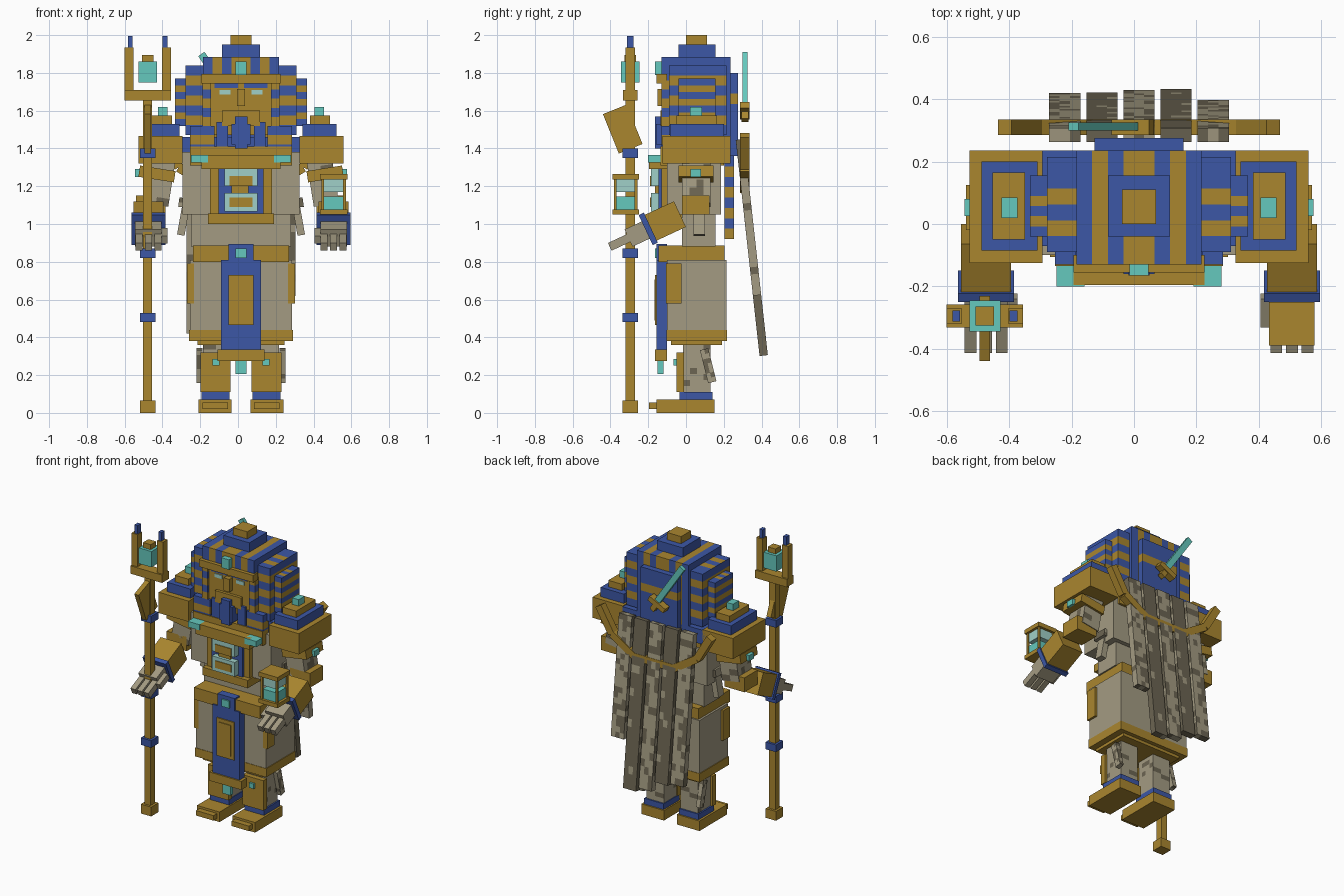
import bpy, bmesh, math, random
from mathutils import Vector

if "Cube" in bpy.data.objects:
    bpy.data.objects.remove(bpy.data.objects["Cube"])
rng = random.Random(5)
CENTRE = .016          # the body stands slightly off the middle because of the staff
COLOURS = {
    "gold": (.40, .24, .028), "blue": (.045, .095, .38), "teal": (.13, .58, .51),
    "pale teal": (.35, .63, .58), "linen": (.37, .33, .225), "dark linen": (.15, .13, .085),
}
MATS = {}
for label, rgb in COLOURS.items():
    m = bpy.data.materials.new(label)
    m.use_nodes = True
    m.diffuse_color = (*rgb, 1)
    m.node_tree.nodes["Principled BSDF"].inputs["Base Color"].default_value = (*rgb, 1)
    MATS[label] = m


def block(name, xs, ys, zs, mat, rot=(0, 0, 0), cuts="", counts=(), rule=None):
    """Box between limits, turned about its centre (degrees), cut and painted by a rule."""
    lo, hi = (Vector(v) for v in zip(xs, ys, zs))
    bm = bmesh.new()
    bmesh.ops.create_cube(bm, size=1)
    for axis, n in zip(cuts, counts):
        normal = Vector([float(axis == a) for a in "xyz"])
        for i in range(1, n):
            geom = bm.verts[:] + bm.edges[:] + bm.faces[:]
            bmesh.ops.bisect_plane(bm, geom=geom, plane_co=normal * (i / n - .5), plane_no=normal)
    mesh = bpy.data.meshes.new(name)
    used = []
    for face in bm.faces:
        label = rule(face.calc_center_median(), face.normal) if rule else mat
        if label not in used:
            used.append(label)
        face.material_index = used.index(label)
    for v in bm.verts:
        v.co = Vector(a * b for a, b in zip(v.co, hi - lo))
    bm.to_mesh(mesh)
    bm.free()
    for label in used:
        mesh.materials.append(MATS[label])
    ob = bpy.data.objects.new(name, mesh)
    ob.location = (lo + hi) / 2 + Vector((CENTRE, 0, 0))
    ob.rotation_euler = [math.radians(a) for a in rot]
    bpy.context.collection.objects.link(ob)


def pair(name, xs, ys, zs, mat, rot=(0, 0, 0), **extra):
    block("left_" + name, xs, ys, zs, mat, rot, **extra)
    block("right_" + name, (-xs[1], -xs[0]), ys, zs, mat, (rot[0], -rot[1], -rot[2]), **extra)


def bar(name, p, q, ys, width, mat):
    """Straight bar between two (x, z) points."""
    dx, dz = q[0] - p[0], q[1] - p[1]
    half, x, z = math.hypot(dx, dz) / 2, (p[0] + q[0]) / 2, (p[1] + q[1]) / 2
    block(name, (x - half, x + half), ys, (z - width / 2, z + width / 2), mat,
          (0, -math.degrees(math.atan2(dz, dx)), 0))


def bands(axis, n, gold):
    return lambda c, normal: "gold" if int((c["xyz".index(axis)] + .5) * n) in gold else "blue"


def wrap_bands(c, normal):
    return bands("y", 6, (1, 3))(c, normal) if normal.z > .5 else bands("z", 7, (1, 3, 5))(c, normal)


def worn(base, other, chance):
    return lambda c, normal: other if rng.random() < chance else base


# Feet and legs
pair("foot", (.05, .225), (-.155, .15), (0, .07), "gold")
pair("toe_cap", (.07, .205), (-.195, -.155), (.02, .055), "gold")
pair("ankle_ring", (.06, .21), (-.035, .14), (.07, .11), "blue")
pair("leg", (.065, .2), (-.015, .13), (.11, .4), "linen", cuts="xyz", counts=(2, 4, 9),
     rule=worn("linen", "dark linen", .12))
pair("shin_guard", (.055, .215), (-.05, -.01), (.11, .32), "gold")
pair("shin_gem", (.115, .15), (-.065, -.05), (.25, .285), "teal")
pair("leg_wrap", (.205, .235), (.095, .14), (.16, .34), "linen", (14, 0, 0), cuts="yz",
     counts=(2, 7), rule=worn("linen", "dark linen", .35))

# Skirt, belt and hanging front panel
block("skirt", (-.27, .27), (-.1, .215), (.44, .81), "linen")
block("skirt_hem", (-.275, .275), (-.103, .218), (.38, .44), "gold")
block("skirt_underside", (-.23, .23), (-.08, .19), (.36, .38), "gold")
block("belt", (-.255, .255), (-.145, .205), (.8, .885), "gold")
pair("hip_plate", (.25, .285), (-.105, -.025), (.58, .79), "gold")
block("front_panel", (-.105, .105), (-.155, -.1), (.33, .81), "blue")
block("panel_plate", (-.067, .067), (-.163, -.155), (.465, .73), "gold")
block("panel_inlay", (-.045, .045), (-.168, -.163), (.49, .705), "gold")
block("panel_end", (-.125, .125), (-.165, -.1), (.275, .335), "gold")
block("panel_pendant", (-.03, .03), (-.15, -.12), (.205, .275), "teal")
block("buckle", (-.067, .067), (-.155, -.1), (.805, .895), "blue")
block("buckle_gem", (-.03, .03), (-.165, -.155), (.82, .87), "teal")

# Torso and chest plate
block("waist", (-.265, .265), (-.02, .155), (.88, 1.06), "linen")
block("chest", (-.31, .31), (-.1, .185), (1.05, 1.38), "linen")
block("chest_plate", (-.165, .165), (-.13, -.1), (1.05, 1.3), "gold")
block("chest_panel", (-.12, .12), (-.145, -.13), (1.055, 1.29), "blue")
block("chest_lower_bar", (-.175, .175), (-.165, -.02), (1., 1.055), "gold")
block("upper_glass", (-.088, .088), (-.185, -.14), (1.2, 1.3), "pale teal")
block("lower_glass", (-.088, .088), (-.185, -.14), (1.065, 1.165), "pale teal")
block("upper_glass_inlay", (-.062, .062), (-.19, -.185), (1.2, 1.255), "gold")
block("lower_glass_inlay", (-.062, .062), (-.19, -.185), (1.09, 1.14), "gold")
block("glass_link", (-.05, .04), (-.165, -.14), (1.16, 1.205), "gold")
block("collar", (-.27, .27), (-.135, .2), (1.31, 1.41), "gold")
block("collar_front", (-.21, .21), (-.195, -.1), (1.29, 1.365), "gold")
pair("collar_gem", (.175, .265), (-.2, -.13), (1.325, 1.365), "teal")
pair("waist_knot", (.17, .33), (.02, .12), (1.08, 1.13), "linen", (0, -8, 0), cuts="xz",
     counts=(4, 2), rule=worn("linen", "dark linen", .4))
pair("waist_tail", (.285, .325), (.04, .1), (.94, 1.1), "linen", (0, -10, 0))

# Shoulders
pair("shoulder_guard", (.31, .543), (-.125, .235), (1.32, 1.465), "gold")
pair("shoulder_step", (.325, .505), (-.085, .2), (1.46, 1.53), "blue")
pair("shoulder_cap", (.365, .47), (-.05, .165), (1.53, 1.575), "gold")
pair("shoulder_gem", (.39, .44), (.02, .085), (1.575, 1.62), "teal")
block("shoulder_mantle", (-.33, .33), (-.07, .235), (1.36, 1.46), "blue")

# Arms
pair("upper_arm", (.365, .5), (-.02, .13), (1.1, 1.35), "linen", (0, -9, 0), cuts="xyz",
     counts=(2, 4, 6), rule=worn("linen", "dark linen", .1))
pair("arm_band", (.35, .54), (-.04, .145), (1.235, 1.295), "gold", (0, -9, 0))
pair("arm_band_gem", (.53, .56), (.025, .08), (1.25, 1.29), "teal")
pair("elbow", (.4, .555), (-.02, .125), (1.05, 1.15), "gold")


def arm_part(name, start, end, xs, height, mat):
    """Part along the bent forearm, at distances from the elbow."""
    angle, mid = 25, (start + end) / 2
    y = -.005 - mid * math.cos(math.radians(angle))
    z = 1.065 - mid * math.sin(math.radians(angle))
    pair(name, xs, (y - (end - start) / 2, y + (end - start) / 2),
         (z - height / 2, z + height / 2), mat, (angle, 0, 0))


arm_part("forearm", .03, .2, (.41, .57), .15, "gold")
arm_part("wrist_cuff", .2, .23, (.4, .58), .175, "blue")
arm_part("hand", .23, .33, (.42, .56), .1, "linen")
arm_part("thumb", .25, .35, (.39, .42), .045, "linen")
for label, x in (("inner", .44), ("middle", .49), ("outer", .54)):
    arm_part(label + "_finger", .33, .44, (x - .019, x + .019), .045, "linen")

# Head and striped headdress
block("face", (-.16, .16), (-.115, .1), (1.47, 1.76), "gold")
block("chin", (-.1, .1), (-.135, -.1), (1.52, 1.6), "gold")
block("nose", (-.022, .022), (-.15, -.11), (1.625, 1.715), "gold")
pair("eye", (.055, .115), (-.121, -.115), (1.685, 1.71), "pale teal")
pair("eyebrow", (.015, .14), (-.122, -.115), (1.72, 1.745), "blue")
block("beard", (-.033, .033), (-.165, -.11), (1.4, 1.57), "blue")
block("beard_base", (-.05, .05), (-.16, -.09), (1.42, 1.53), "blue")
pair("neck_drape", (.07, .13), (-.13, -.05), (1.4, 1.54), "blue")
block("headdress_top", (-.2, .2), (-.13, .235), (1.75, 1.885), "blue", cuts="x", counts=(8,),
      rule=bands("x", 8, (1, 3, 4, 6)))
block("headdress_back", (-.2, .2), (.05, .235), (1.4, 1.75), "blue", cuts="x", counts=(8,),
      rule=bands("x", 8, (1, 3, 4, 6)))
pair("headdress_frame", (.16, .205), (-.13, .1), (1.47, 1.76), "blue", cuts="z", counts=(6,),
     rule=bands("z", 6, (1, 3, 5)))
pair("headdress_side", (.2, .295), (-.09, .215), (1.47, 1.84), "blue", cuts="yz", counts=(6, 7),
     rule=wrap_bands)
pair("headdress_wing", (.29, .35), (-.04, .155), (1.52, 1.77), "blue", cuts="yz", counts=(6, 7),
     rule=wrap_bands)
pair("lappet", (.14, .27), (-.13, -.03), (1.37, 1.52), "blue", cuts="z", counts=(3,),
     rule=bands("z", 3, (1,)))
block("brow_band", (-.21, .21), (-.155, -.1), (1.745, 1.795), "gold")
block("brow_gem", (-.03, .03), (-.165, -.13), (1.79, 1.86), "teal")
block("crown_step", (-.1, .1), (-.04, .155), (1.885, 1.95), "blue")
block("crown_top", (-.055, .055), (0, .11), (1.95, 2), "gold")
block("headdress_tail", (-.143, .143), (.2, .275), (1.36, 1.8), "blue", cuts="z", counts=(8,),
      rule=bands("z", 8, (5,)))
block("braid", (-.05, .05), (.205, .255), (.92, 1.36), "blue", cuts="z", counts=(8,),
      rule=bands("z", 8, (0, 2, 4, 6)))

# Back: cape strips, gold chain and ornamental blade
for i, bottom in enumerate((.42, .4, .33, .3, .62)):
    x, tall = (i - 2) * .119, 1.45 - bottom
    base, other = ("dark linen", "linen") if i % 2 else ("linen", "dark linen")
    y = .285 + tall * .055
    block("cape_strip", (x - .05, x + .05), (y - .022, y + .022), (bottom, 1.45), base,
          (6.3, 0, 0), cuts="xz", counts=(3, 22), rule=worn(base, other, .1 if i % 2 else .33))
chain = [(-.43, 1.47), (-.33, 1.3), (-.155, 1.19), (.155, 1.19), (.33, 1.3), (.43, 1.47)]
for p, q in zip(chain, chain[1:]):
    bar("chain_link", p, q, (.285, .335), .05, "gold")
bar("back_blade", (-.21, 1.9), (-.02, 1.62), (.3, .325), .04, "teal")
bar("blade_guard", (-.08, 1.57), (.04, 1.63), (.285, .335), .035, "gold")
bar("blade_grip", (-.02, 1.61), (.02, 1.55), (.295, .33), .035, "gold")


# Staff, held in the right hand
def staff_part(name, width, depth, zs, mat, shift=0, rot=(0, 0, 0), y=-.295):
    x = -.494 + shift
    block(name, (x - width / 2, x + width / 2), (y - depth / 2, y + depth / 2), zs, mat, rot)


staff_part("staff_base", .08, .08, (0, .065), "gold")
staff_part("staff_shaft", .048, .048, (.06, 1.66), "gold")
for z in (.48, .82, 1.35):
    staff_part("staff_ring", .08, .08, (z, z + .05), "blue")
staff_part("staff_blade", .034, .135, (1.39, 1.615), "gold", 0, (22, 0, 0), -.335)
staff_part("staff_fork", .245, .075, (1.655, 1.71), "gold")
for side in (-1, 1):
    staff_part("staff_prong", .047, .05, (1.71, 1.935), "gold", side * .099)
    staff_part("staff_tip", .025, .035, (1.935, 1.995), "blue", side * .092)
staff_part("staff_gem", .1, .1, (1.75, 1.86), "teal")
staff_part("staff_gem_cap", .06, .06, (1.86, 1.895), "gold")

# Lantern over the left hand
block("lantern_base", (.417, .563), (-.39, -.25), (1.05, 1.078), "gold")
block("lantern_lid", (.417, .563), (-.39, -.25), (1.235, 1.265), "gold")
block("lantern_glow", (.435, .545), (-.372, -.268), (1.075, 1.145), "teal")
block("lantern_glass", (.435, .545), (-.372, -.268), (1.17, 1.24), "pale teal")
for x in (.425, .54):
    for y in (-.382, -.273):
        block("lantern_post", (x, x + .015), (y, y + .015), (1.07, 1.24), "gold")
